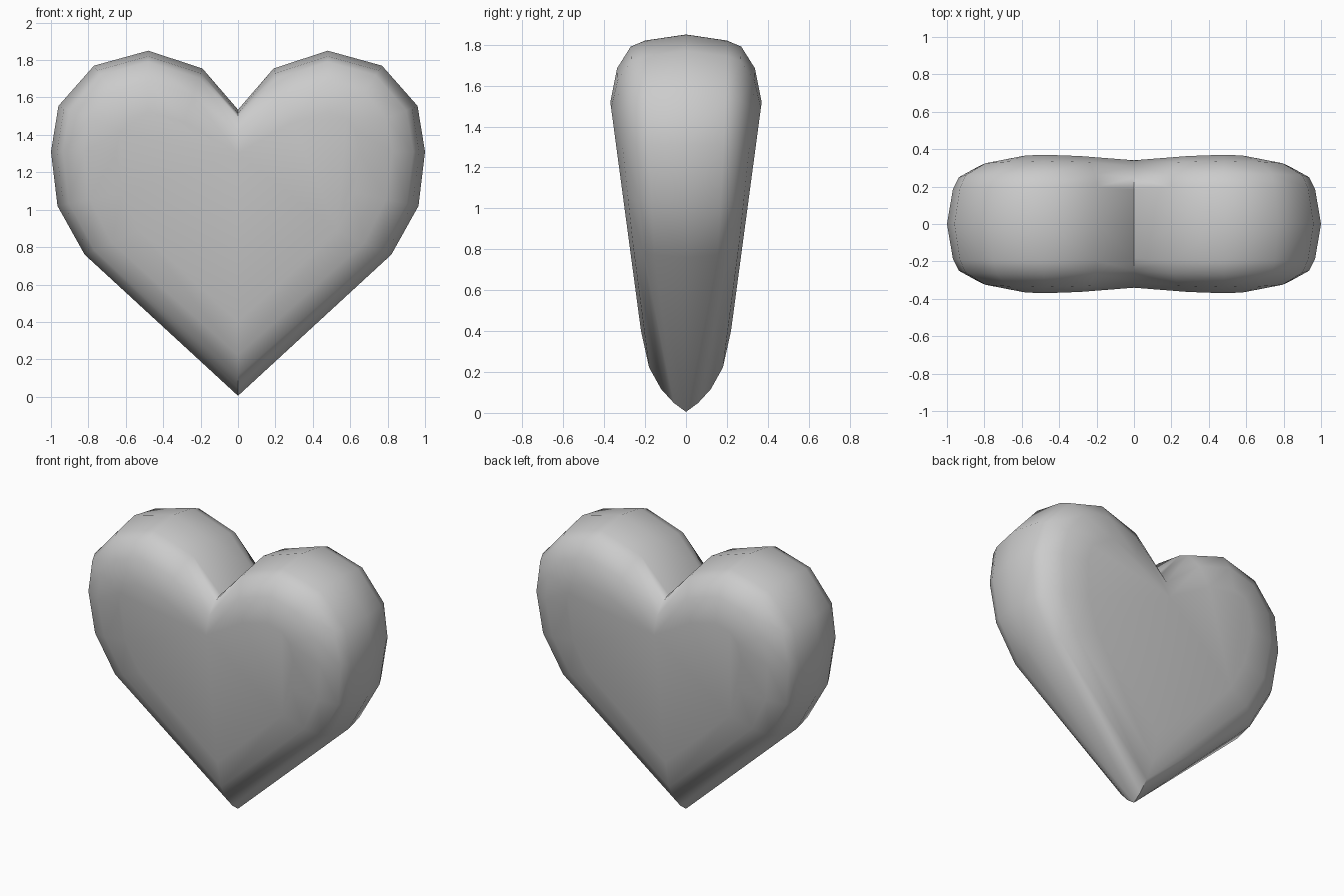
import bpy, bmesh, math

if "Cube" in bpy.data.objects:
    bpy.data.objects.remove(bpy.data.objects["Cube"])

# Half outline at the mid seam (x, z), and matching inner outline on the face
outer = [(0, 0.005), (0.82, 0.76), (0.965, 1.02), (1.0, 1.31), (0.96, 1.555),
         (0.77, 1.77), (0.48, 1.85), (0.19, 1.755), (0, 1.535)]
inner = [(0, 0.40), (0.53, 0.885), (0.62, 1.09), (0.65, 1.31), (0.63, 1.42),
         (0.58, 1.49), (0.48, 1.52), (0.29, 1.47), (0, 1.30)]

# Rounded edge profiles: (inset fraction, depth fraction)
lobe = [(0, 0), (0.09, 0.54), (0.18, 0.73), (0.5, 0.91), (1, 1)]
tip = [(0, 0), (0.11, 0.27), (0.28, 0.55), (0.55, 0.82), (1, 1)]


def face_depth(z):
    """The front face leans outward towards the top."""
    return 0.22 + 0.134 * (z - 0.4)


# Quarter shell: rounded rim plus flat face
bm = bmesh.new()
columns = []
for i, ((ox, oz), (ix, iz)) in enumerate(zip(outer, inner)):
    profile = tip if i == 0 else lobe
    columns.append([bm.verts.new((ox + (ix - ox) * f, -d * face_depth(iz),
                                  oz + (iz - oz) * f)) for f, d in profile])
for a, b in zip(columns, columns[1:]):
    for k in range(len(lobe) - 1):
        bm.faces.new((a[k], b[k], b[k + 1], a[k + 1]))
bm.faces.new([c[-1] for c in columns])

# Mirror to the other side and to the back
for axis in ('X', 'Y'):
    bmesh.ops.mirror(bm, geom=bm.verts[:] + bm.edges[:] + bm.faces[:],
                     axis=axis, merge_dist=0.0005)
bmesh.ops.remove_doubles(bm, verts=bm.verts[:], dist=0.0005)
bmesh.ops.recalc_face_normals(bm, faces=bm.faces[:])

mesh = bpy.data.meshes.new("heart")
bm.to_mesh(mesh)
bm.free()
heart = bpy.data.objects.new("heart", mesh)
bpy.context.collection.objects.link(heart)
bpy.context.view_layer.objects.active = heart
heart.select_set(True)
bpy.ops.object.shade_smooth_by_angle(angle=math.radians(60))
